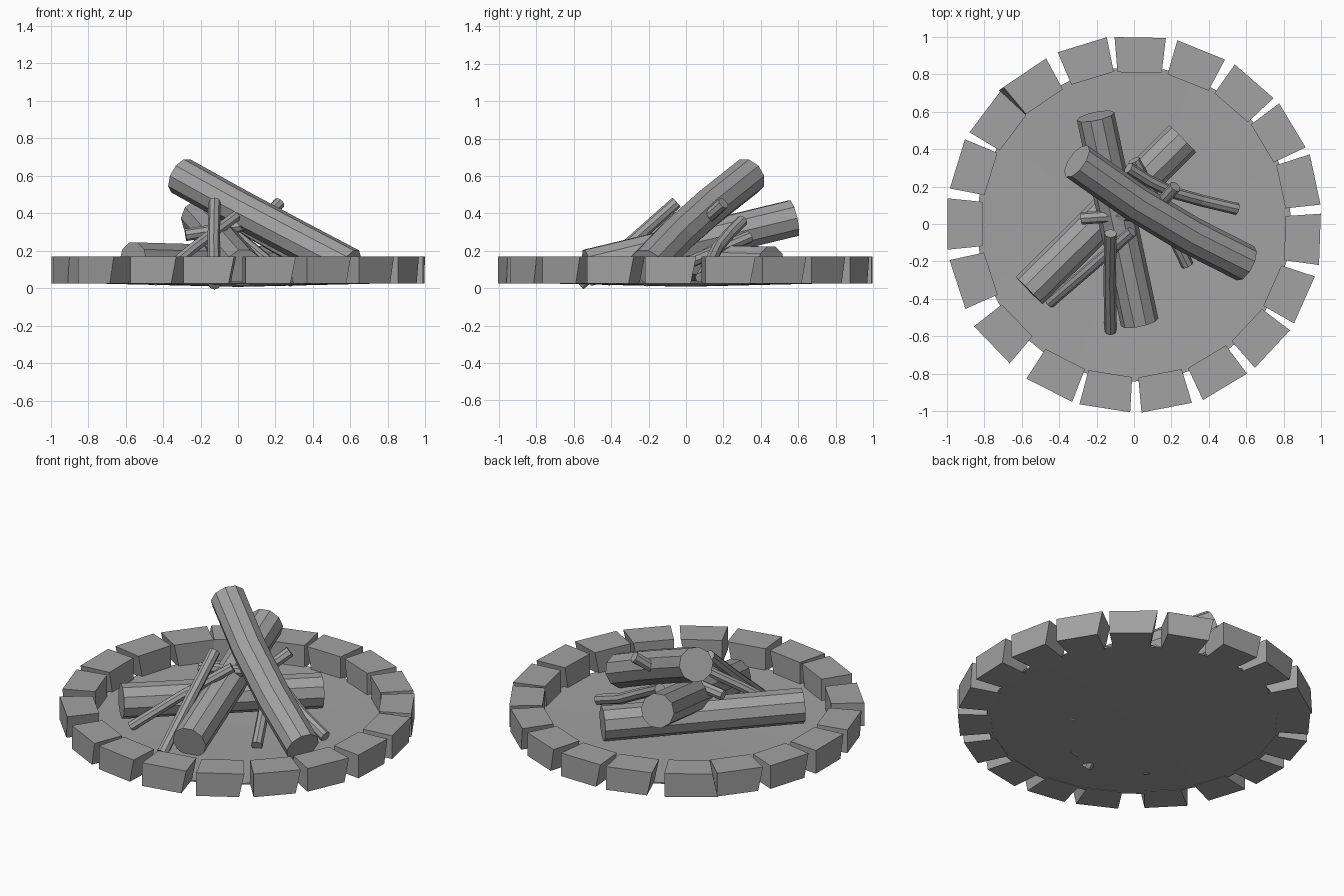
import bpy, bmesh, math
from mathutils import Vector, Matrix

if "Cube" in bpy.data.objects:
    bpy.data.objects.remove(bpy.data.objects["Cube"])

# One stone grey for everything
GREY = (0.36, 0.36, 0.36, 1)
grey = bpy.data.materials.new("ash_grey")
grey.use_nodes = True
grey.diffuse_color = GREY
grey.node_tree.nodes["Principled BSDF"].inputs["Base Color"].default_value = GREY


def finish(bm, name):
    bmesh.ops.recalc_face_normals(bm, faces=bm.faces)
    mesh = bpy.data.meshes.new(name)
    bm.to_mesh(mesh)
    bm.free()
    mesh.materials.append(grey)
    obj = bpy.data.objects.new(name, mesh)
    bpy.context.collection.objects.link(obj)
    return obj


def wood(name, points, radius, sides):
    """Sweep a flat-sided ring along a path and cap both ends."""
    pts = [Vector(p) for p in points]
    bm = bmesh.new()
    rings = []
    for i, p in enumerate(pts):
        axis = (pts[min(i + 1, len(pts) - 1)] - pts[max(i - 1, 0)]).normalized()
        side = axis.cross(Vector((0, 0, 1))).normalized()
        up = side.cross(axis)
        ring = []
        for k in range(sides):
            a = math.tau * k / sides
            ring.append(bm.verts.new(p + radius * (side * math.cos(a) + up * math.sin(a))))
        rings.append(ring)
    for lower, upper in zip(rings, rings[1:]):
        for k in range(sides):
            n = (k + 1) % sides
            bm.faces.new((lower[k], lower[n], upper[n], upper[k]))
    bm.faces.new(rings[0])
    bm.faces.new(rings[-1])
    return finish(bm, name)


def stone(name, place, facing, slant):
    """Wedge block, narrower inside, with one end leaning at the bottom."""
    bm = bmesh.new()
    bmesh.ops.create_cube(bm, size=1)
    for v in bm.verts:
        half = 0.137 if v.co.x > 0 else 0.118
        low = v.co.z < 0
        y = math.copysign(half, v.co.y)
        if low and v.co.y > 0:
            y += slant
        v.co = Vector((v.co.x * 0.187, y, 0.025 if low else 0.17))
    a = math.radians(place)
    bm.transform(Matrix.Translation((0.902 * math.cos(a), 0.902 * math.sin(a), 0))
                 @ Matrix.Rotation(math.radians(facing), 4, "Z"))
    return finish(bm, name)


# Shallow dished ash bed
bm = bmesh.new()
bmesh.ops.create_cone(bm, cap_ends=True, cap_tris=True, segments=32,
                      radius1=0.84, radius2=0.84, depth=0.008)
for v in bm.verts:
    v.co.z += 0.032
bmesh.ops.poke(bm, faces=[])
for end in (-1, 1):
    rim = [f for f in bm.faces if f.normal.z * end > 0.9]
    for f in bmesh.ops.poke(bm, faces=rim)["verts"]:
        f.co.z -= 0.02 * (1 - f.co.xy.length / 0.84)
for v in bm.verts:
    if v.co.xy.length < 0.01:
        v.co.z -= 0.02
finish(bm, "ash_bed")

# Ring of stones: position angle and facing angle of each
ring = [(-5, -2), (14, 12), (32, 31), (50, 49), (69, 68), (88, 89), (106, 107),
        (126, 124), (143, 143), (161, 163), (180, 180), (199, 198), (220, 224),
        (243, 243), (261, 261), (280, 281), (299, 301), (318, 317), (336, 336)]
for i, (place, facing) in enumerate(ring):
    stone(f"ring_stone_{i + 1}", place, facing, 0.03 if i == 7 else -0.03)

# Three thick logs
wood("leaning_log", [(-0.305, 0.335, 0.6), (0.0, 0.12, 0.43), (0.3, -0.06, 0.27),
                     (0.595, -0.21, 0.115)], 0.102, 10)
wood("middle_log", [(-0.205, 0.575, 0.375), (0.03, -0.525, 0.11)], 0.102, 10)
wood("bottom_log", [(-0.56, -0.355, 0.148), (0.26, 0.455, 0.125)], 0.102, 10)

# Thin sticks
wood("front_stick", [(-0.125, -0.05, 0.46), (-0.13, -0.3, 0.24), (-0.125, -0.57, 0.02)], 0.033, 8)
wood("left_stick", [(-0.01, -0.04, 0.385), (-0.24, -0.24, 0.215), (-0.45, -0.42, 0.04)], 0.03, 8)
wood("crossing_stick", [(0.0, 0.34, 0.275), (0.14, 0.07, 0.16), (0.285, -0.22, 0.04)], 0.033, 8)
wood("bent_stick", [(-0.03, 0.3, 0.36), (0.08, 0.23, 0.29), (0.2, 0.17, 0.22),
                    (0.36, 0.125, 0.13), (0.55, 0.08, 0.055)], 0.032, 8)
wood("knotted_stick", [(-0.28, 0.03, 0.285), (0.0, 0.05, 0.33), (0.16, 0.13, 0.39),
                       (0.22, 0.2, 0.455)], 0.033, 8)
